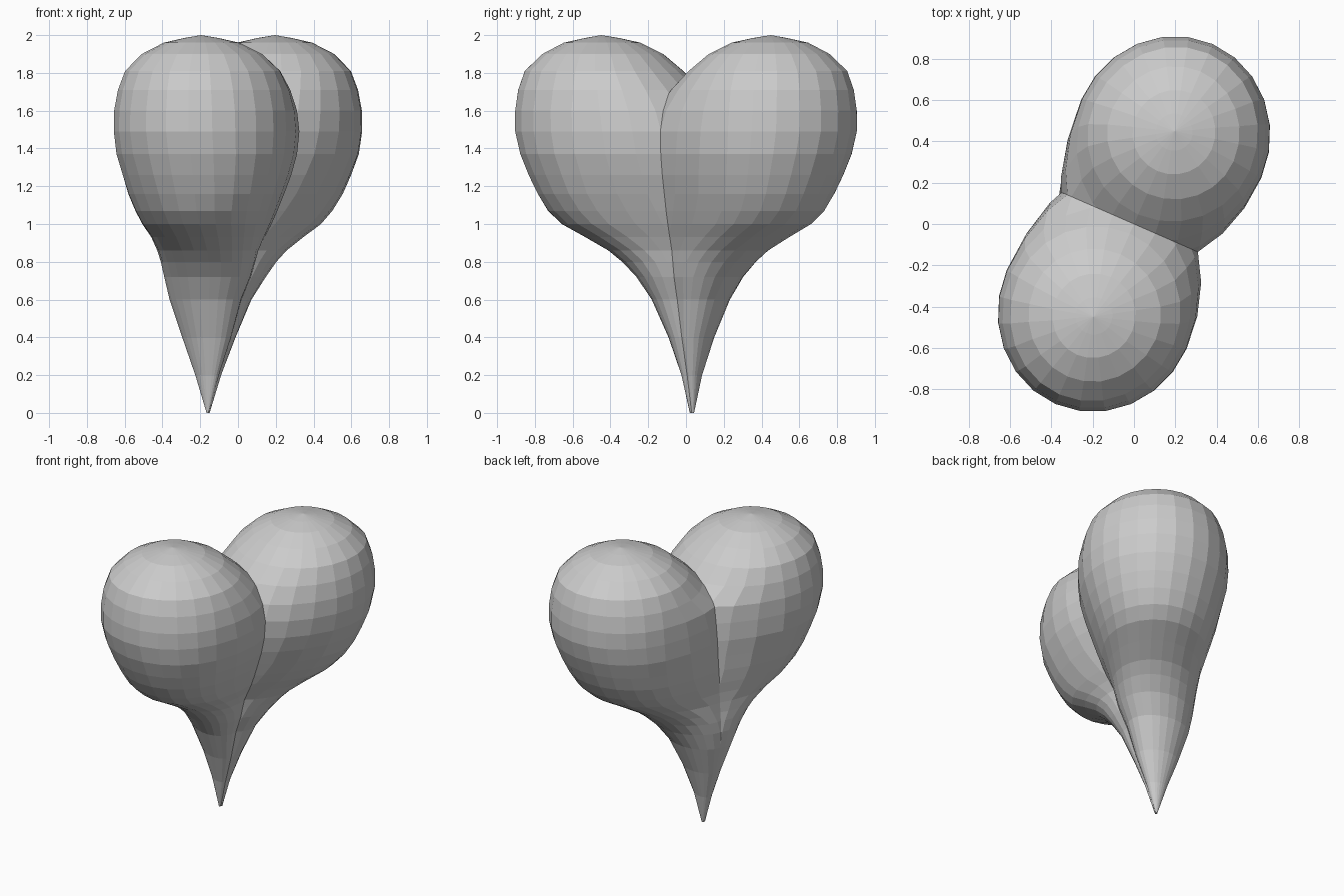
import bpy, bmesh, math
from mathutils import Vector, Matrix

if "Cube" in bpy.data.objects:
    bpy.data.objects.remove(bpy.data.objects["Cube"])

SEGMENTS = 24

# Lobe rings: height, centre distance from seam, outer radius, inner radius, half width
RINGS = [
    (0.00, 0.004, 0.008, 0.008, 0.006),
    (0.20, 0.01, 0.04, 0.04, 0.068),
    (0.40, 0.015, 0.10, 0.10, 0.14),
    (0.60, 0.04, 0.163, 0.16, 0.205),
    (0.72, 0.06, 0.225, 0.20, 0.245),
    (0.80, 0.09, 0.275, 0.24, 0.265),
    (0.86, 0.14, 0.30, 0.33, 0.28),
    (0.93, 0.22, 0.345, 0.46, 0.305),
    (1.00, 0.31, 0.385, 0.57, 0.34),
    (1.07, 0.36, 0.41, 0.62, 0.37),
    (1.16, 0.40, 0.425, 0.64, 0.405),
    (1.26, 0.42, 0.455, 0.65, 0.435),
    (1.37, 0.44, 0.48, 0.65, 0.465),
    (1.49, 0.45, 0.50, 0.64, 0.475),
    (1.60, 0.455, 0.495, 0.60, 0.472),
    (1.71, 0.455, 0.48, 0.51, 0.45),
    (1.81, 0.46, 0.44, 0.41, 0.41),
    (1.90, 0.47, 0.335, 0.31, 0.32),
    (1.96, 0.48, 0.21, 0.20, 0.20),
    (1.985, 0.485, 0.09, 0.09, 0.09),
]
TOP = (2.0, 0.49)

# Sideways lean of the tapering tail: height, x offset
LEAN = [(0, -0.16), (0.6, -0.165), (0.85, -0.13), (1.0, -0.085), (1.25, -0.03), (1.45, 0), (2.1, 0)]


def lean(z):
    for (z0, a), (z1, b) in zip(LEAN, LEAN[1:]):
        if z <= z1:
            return a + (b - a) * (z - z0) / (z1 - z0)
    return 0


def make_lobe(name, side):
    bm = bmesh.new()
    loops = []
    for z, centre, outer, inner, width in RINGS:
        loop = []
        for i in range(SEGMENTS):
            t = 2 * math.pi * i / SEGMENTS
            r = outer
            if math.cos(t) < 0:
                # The seam is broader on the left flank
                r = inner * (1.15 if math.sin(t) > 0 and 0.9 < z < 1.65 else 1)
            loop.append(bm.verts.new((centre + r * math.cos(t), -width * math.sin(t), z)))
        loops.append(loop[::-1])
    for low, high in zip(loops, loops[1:]):
        for i in range(SEGMENTS):
            j = (i + 1) % SEGMENTS
            bm.faces.new((low[i], low[j], high[j], high[i]))
    bm.faces.new(loops[0][::-1])
    pole = bm.verts.new((TOP[1], 0, TOP[0]))
    for i in range(SEGMENTS):
        bm.faces.new((loops[-1][i], loops[-1][(i + 1) % SEGMENTS], pole))

    # Trim the lobe where it meets its twin
    bmesh.ops.bisect_plane(bm, geom=bm.verts[:] + bm.edges[:] + bm.faces[:], dist=1e-5,
                           plane_co=(0, 0, 0), plane_no=(-1, 0, 0), clear_outer=True)
    # Local +y is the left flank once the pair is turned
    bmesh.ops.scale(bm, vec=(side, -1, 1), verts=bm.verts)
    if side > 0:
        bmesh.ops.reverse_faces(bm, faces=bm.faces)

    # Turn the pair on the diagonal and lean the tail, mostly near the seam
    turn = Matrix.Rotation(math.atan2(0.915, 0.40), 3, 'Z')
    for v in bm.verts:
        s = lean(v.co.z) * (1 - min(1, abs(v.co.x) / 0.8))
        v.co = turn @ v.co + Vector((s, -0.2 * s, 0))

    mesh = bpy.data.meshes.new(name)
    bm.to_mesh(mesh)
    bm.free()
    obj = bpy.data.objects.new(name, mesh)
    bpy.context.collection.objects.link(obj)
    return obj


make_lobe("back_lobe", 1)
make_lobe("front_lobe", -1)
